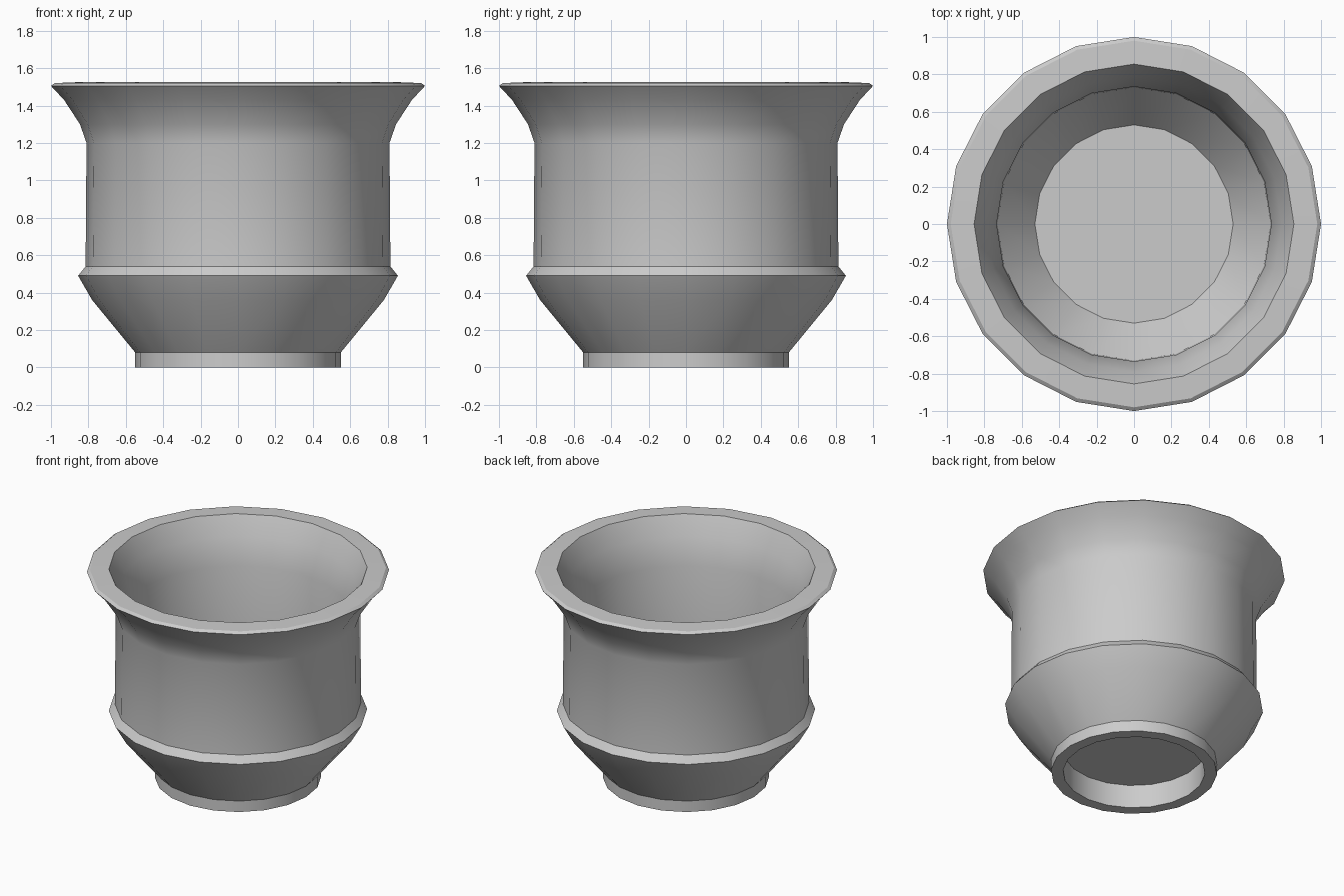
import bpy, bmesh
from math import cos, sin, tau, radians

if "Cube" in bpy.data.objects:
    bpy.data.objects.remove(bpy.data.objects["Cube"])

SIDES = 20

# Closed wall profile (radius, z): outside going up, rim, inside going down
outside = [(0.47, 0.0), (0.55, 0.0), (0.55, 0.08), (0.78, 0.36), (0.855, 0.49),
           (0.815, 0.54), (0.81, 1.2), (0.845, 1.3), (0.93, 1.43), (1.0, 1.505)]
inside = [(0.98, 1.52), (0.855, 1.525), (0.79, 1.39), (0.735, 1.2), (0.73, 0.45), (0.53, 0.2)]
recess = [(0.47, 0.17)]


def lathe(name, first_cap, profile):
    """Spin a profile into rings, capping its first and last ring."""
    bm = bmesh.new()
    rings = [[bm.verts.new((r * cos(tau * i / SIDES), r * sin(tau * i / SIDES), z))
              for i in range(SIDES)] for r, z in first_cap + profile]
    for a, b in zip(rings, rings[1:]):
        for i in range(SIDES):
            j = (i + 1) % SIDES
            bm.faces.new((a[i], a[j], b[j], b[i]))
    bm.faces.new(rings[0])
    bm.faces.new(rings[-1])
    bmesh.ops.recalc_face_normals(bm, faces=bm.faces)
    mesh = bpy.data.meshes.new(name)
    bm.to_mesh(mesh)
    bm.free()
    obj = bpy.data.objects.new(name, mesh)
    bpy.context.collection.objects.link(obj)
    return obj


# Pot with flared rim, belly collar, hollow inside and recessed foot
pot = lathe("flower_pot", recess, outside + inside)

# Soft facets around the pot, crisp edges along the profile
bpy.context.view_layer.objects.active = pot
pot.select_set(True)
bpy.ops.object.shade_smooth_by_angle(angle=radians(30))
